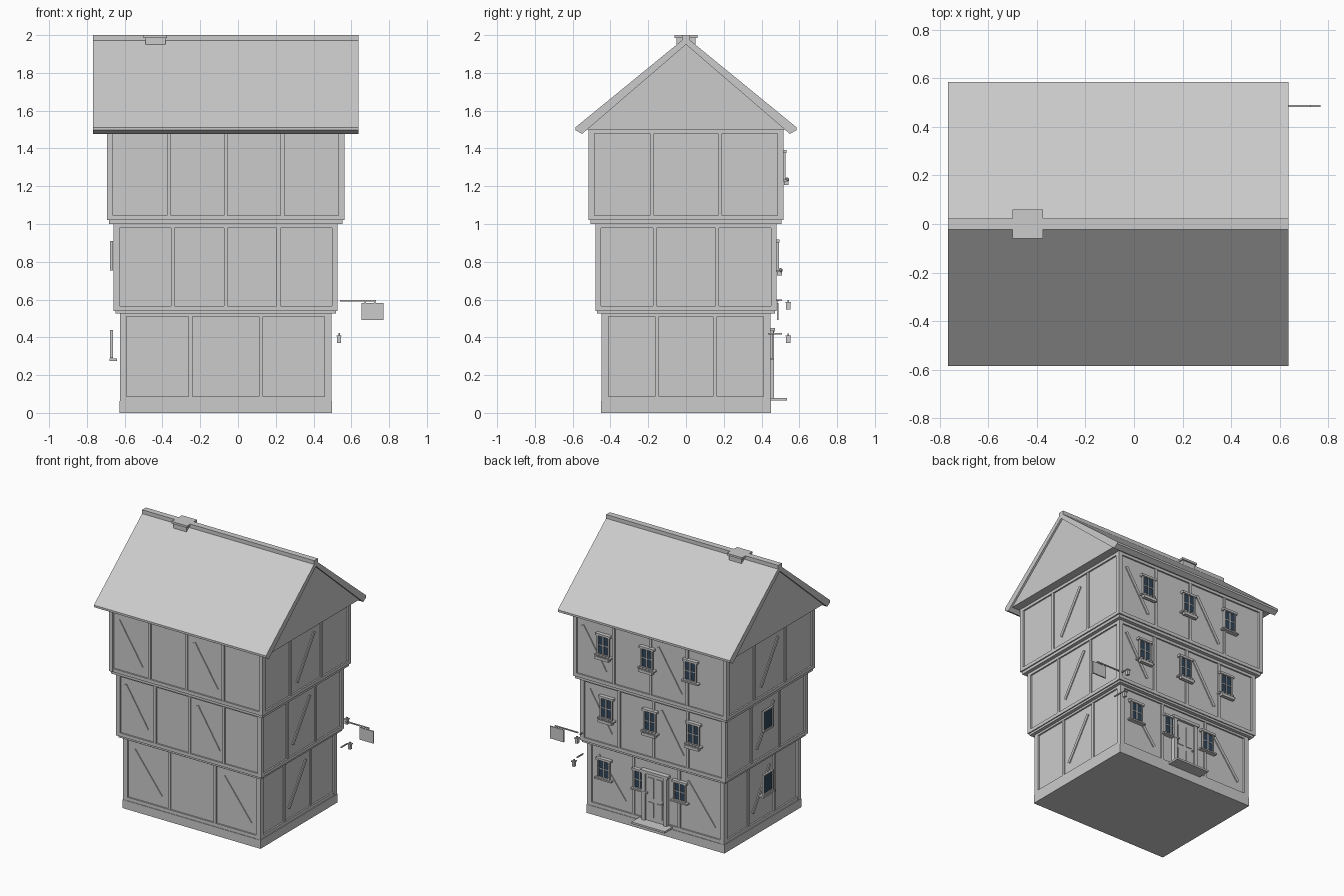
import bpy, bmesh, math
from mathutils import Matrix, Vector

if "Cube" in bpy.data.objects:
    bpy.data.objects.remove(bpy.data.objects["Cube"])

CX = -0.065  # the house sits left of centre because the sign sticks out right


def material(name, rgb):
    m = bpy.data.materials.new(name)
    m.diffuse_color = (*rgb, 1)
    m.use_nodes = True
    m.node_tree.nodes["Principled BSDF"].inputs["Base Color"].default_value = m.diffuse_color
    return m


GREY = material("pale grey", (0.60, 0.60, 0.60))
NAVY = material("dark glass", (0.03, 0.06, 0.10))


def side(k):
    """Wall frame: u along the wall, -y outward; 0 front, 1 right, 2 back, 3 left."""
    return Matrix.Translation((CX, 0, 0)) @ Matrix.Rotation(k * math.pi / 2, 4, 'Z')


class Part:
    def __init__(self, name, mat=GREY):
        self.name, self.mat, self.bm = name, mat, bmesh.new()

    def box(self, k, u0, u1, d0, d1, z0, z1):
        """Box on wall k between distances d0..d1 from the house centre."""
        m = (side(k) @ Matrix.Translation(((u0 + u1) / 2, -(d0 + d1) / 2, (z0 + z1) / 2))
             @ Matrix.Diagonal((u1 - u0, d1 - d0, z1 - z0, 1)))
        bmesh.ops.create_cube(self.bm, size=1, matrix=m)

    def block(self, hx, hy, z0, z1):
        self.box(0, -hx, hx, -hy, hy, z0, z1)

    def beam(self, k, a, b, w, d0, d1):
        """Slanted beam between two (u, z) points."""
        dv = Vector((b[0] - a[0], b[1] - a[1]))
        m = (side(k) @ Matrix.Translation(((a[0] + b[0]) / 2, -(d0 + d1) / 2, (a[1] + b[1]) / 2))
             @ Matrix.Rotation(-math.atan2(dv.y, dv.x), 4, 'Y')
             @ Matrix.Diagonal((dv.length, d1 - d0, w, 1)))
        bmesh.ops.create_cube(self.bm, size=1, matrix=m)

    def prism(self, pts, hx):
        """Extrude a (y, z) profile along x."""
        vs = [self.bm.verts.new((CX - hx, y, z)) for y, z in pts]
        f = self.bm.faces.new(vs)
        r = bmesh.ops.extrude_face_region(self.bm, geom=[f])
        bmesh.ops.translate(self.bm, vec=(2 * hx, 0, 0),
                            verts=[v for v in r["geom"] if isinstance(v, bmesh.types.BMVert)])

    def done(self):
        bmesh.ops.recalc_face_normals(self.bm, faces=self.bm.faces)
        me = bpy.data.meshes.new(self.name)
        self.bm.to_mesh(me)
        self.bm.free()
        me.materials.append(self.mat)
        ob = bpy.data.objects.new(self.name, me)
        bpy.context.collection.objects.link(ob)


# Storeys: half sizes, bottom, top, corner width, post offsets and brace starts
R = 0.013  # wall panel recess behind the timbers
STOREYS = [
    ("ground", 0.56, 0.447, 0.063, 0.53, 0.036, (-0.187, 0.187), 0.153,
     ((-0.475, -0.255), (0.255, 0.475)), 0.45, 0.16),
    ("middle", 0.593, 0.48, 0.54, 1.00, 0.031, (-0.28, 0, 0.28), 0.165,
     ((-0.525, -0.345), (0.06, 0.24)), 0.93, 0.64),
    ("upper", 0.628, 0.516, 1.02, 1.50, 0.031, (-0.30, 0, 0.30), 0.18,
     ((-0.555, -0.365), (0.06, 0.25)), 1.41, 1.11)]

for name, hx, hy, z0, z1, cw, posts, sp, braces, bt, bb in STOREYS:
    p = Part(name + "_walls")
    p.block(hx - R, hy - R, z0, z1)
    p.done()
    p = Part(name + "_timbers")
    for sx in (-1, 1):
        for sy in (-1, 1):
            u, d = sx * (hx - cw / 2), sy * (hy - cw / 2)
            p.box(0, u - cw / 2, u + cw / 2, d - cw / 2, d + cw / 2, z0, z1)
    for k in range(4):
        hw, d = (hx, hy) if k % 2 == 0 else (hy, hx)
        for u in (posts if k % 2 == 0 else (-sp, sp)):
            p.box(k, u - 0.01, u + 0.01, d - 0.03, d - 0.004, z0, z1)
        p.box(k, -hw + cw, hw - cw, d - 0.03, d - 0.002, z0, z0 + 0.025)
        p.box(k, -hw + cw, hw - cw, d - 0.03, d - 0.002, z1 - 0.02, z1)
        for a, b in (braces if k % 2 == 0 else ((0.1, -0.1),)):
            p.beam(k, (a, bt), (b, bb), 0.022, d - 0.03, d - 0.006)
    p.done()

# Plinth and jetty beams
for name, hx, hy, z0, z1 in (("plinth", 0.563, 0.449, 0, 0.063),
                             ("lower_jetty", 0.583, 0.47, 0.525, 0.545),
                             ("upper_jetty", 0.617, 0.505, 1.0, 1.022)):
    p = Part(name)
    p.block(hx, hy, z0, z1)
    p.done()

# Roof: gable infill, two slopes, barge boards, ridge and chimney
gable = Part("gable")
gable.prism([(-0.532, 1.5), (0.532, 1.5), (0, 1.962)], 0.688)
gable.done()
roof = Part("roof")
half = [(0.585, 1.512), (0.585, 1.497), (0.55, 1.477)]
roof.prism([(0, 1.99)] + half + [(0, 1.95)] + [(-y, z) for y, z in reversed(half)], 0.702)
roof.done()
ridge = Part("ridge")
ridge.block(0.702, 0.022, 1.972, 2.0)
ridge.done()
chimney = Part("chimney")
chimney.box(0, -0.425, -0.32, -0.05, 0.05, 1.943, 1.985)
chimney.box(0, -0.435, -0.31, -0.06, 0.06, 1.985, 2.0)
chimney.done()

# Windows: frame, glass, glazing bars, lintel, sill and flower boxes
frames, glass = Part("window_frames"), Part("window_glass", NAVY)
boxes, flowers = Part("flower_boxes"), Part("flowers")


def window(k, u, d, z0, z1, w=0.05, bars=True):
    t = 0.010
    for s in (-1, 1):
        frames.box(k, u + s * (w - t / 2) - t / 2, u + s * (w - t / 2) + t / 2, d, d + 0.014, z0, z1)
    frames.box(k, u - w, u + w, d, d + 0.014, z1 - t, z1)
    frames.box(k, u - w, u + w, d, d + 0.014, z0, z0 + t)
    glass.box(k, u - w + t, u + w - t, d, d + 0.006, z0 + t, z1 - t)
    if bars:
        zm = (z0 + z1) / 2
        frames.box(k, u - 0.004, u + 0.004, d, d + 0.010, z0 + t, z1 - t)
        frames.box(k, u - w + t, u + w - t, d, d + 0.010, zm - 0.003, zm + 0.003)
        frames.box(k, u - w - 0.01, u + w + 0.01, d - 0.01, d + 0.018, z1 - 0.008, z1 + 0.008)
        frames.box(k, u - w - 0.018, u + w + 0.018, d - 0.01, d + 0.022, z0 - 0.01, z0)


for u in (-0.42, -0.125, 0.2):
    window(2, u, 0.445, 0.29, 0.43)
for d, z0, z1, planted in ((0.478, 0.755, 0.91, 3), (0.513, 1.235, 1.385, 2)):
    for i, u in enumerate((-0.375, -0.02, 0.335)):
        window(2, u, d, z0, z1)
        if i < planted:
            boxes.box(2, u - 0.055, u + 0.055, d + 0.005, d + 0.03, z0 - 0.028, z0 - 0.008)
            for j in (-1.5, -0.5, 0.5, 1.5):
                m = side(2) @ Matrix.Translation((u + j * 0.026, -d - 0.022, z0))
                bmesh.ops.create_icosphere(flowers.bm, subdivisions=1, radius=0.013, matrix=m)
for z0, z1 in ((0.29, 0.44), (0.755, 0.91), (1.225, 1.38)):
    window(3, 0, 0.598, z0, z1, 0.06, False)
frames.box(3, -0.07, 0.07, 0.575, 0.615, 0.275, 0.287)
for part in (frames, glass, boxes, flowers):
    part.done()

# Door with surround, panels, knob and step
door = Part("door")
door.box(2, -0.075, 0.075, 0.43, 0.45, 0.08, 0.43)
for s in (-1, 1):
    door.box(2, s * 0.088 - 0.013, s * 0.088 + 0.013, 0.43, 0.465, 0.08, 0.43)
    for z0, z1 in ((0.11, 0.22), (0.25, 0.40)):
        door.box(2, s * 0.035 - 0.022, s * 0.035 + 0.022, 0.45, 0.455, z0, z1)
door.box(2, -0.112, 0.112, 0.43, 0.47, 0.43, 0.45)
door.box(2, 0.06, 0.07, 0.45, 0.465, 0.23, 0.24)
door.done()
step = Part("doorstep")
step.box(2, -0.135, 0.135, 0.44, 0.535, 0.066, 0.08)
step.done()

# Two lanterns on arms beside the back corner
lantern = Part("lanterns")
for x, z, y0 in ((0.535, 0.37, 0.435), (0.51, 0.547, 0.47)):
    u = CX - x
    lantern.box(2, u - 0.010, u + 0.010, 0.53, 0.553, z, z + 0.034)
    lantern.box(2, u - 0.014, u + 0.014, 0.526, 0.557, z + 0.034, z + 0.040)
    lantern.box(2, u - 0.004, u + 0.004, 0.537, 0.546, z + 0.040, z + 0.05)
    lantern.box(2, u - 0.004, u + 0.004, y0, 0.508, z + 0.046, z + 0.054)
lantern.done()

# Hanging sign
sign = Part("sign")
sign.box(0, 0.605, 0.795, -0.490, -0.482, 0.59, 0.598)
sign.box(0, 0.72, 0.834, -0.490, -0.481, 0.493, 0.583)
sign.box(0, 0.735, 0.743, -0.488, -0.484, 0.58, 0.592)
sign.box(0, 0.785, 0.793, -0.488, -0.484, 0.58, 0.592)
sign.done()
